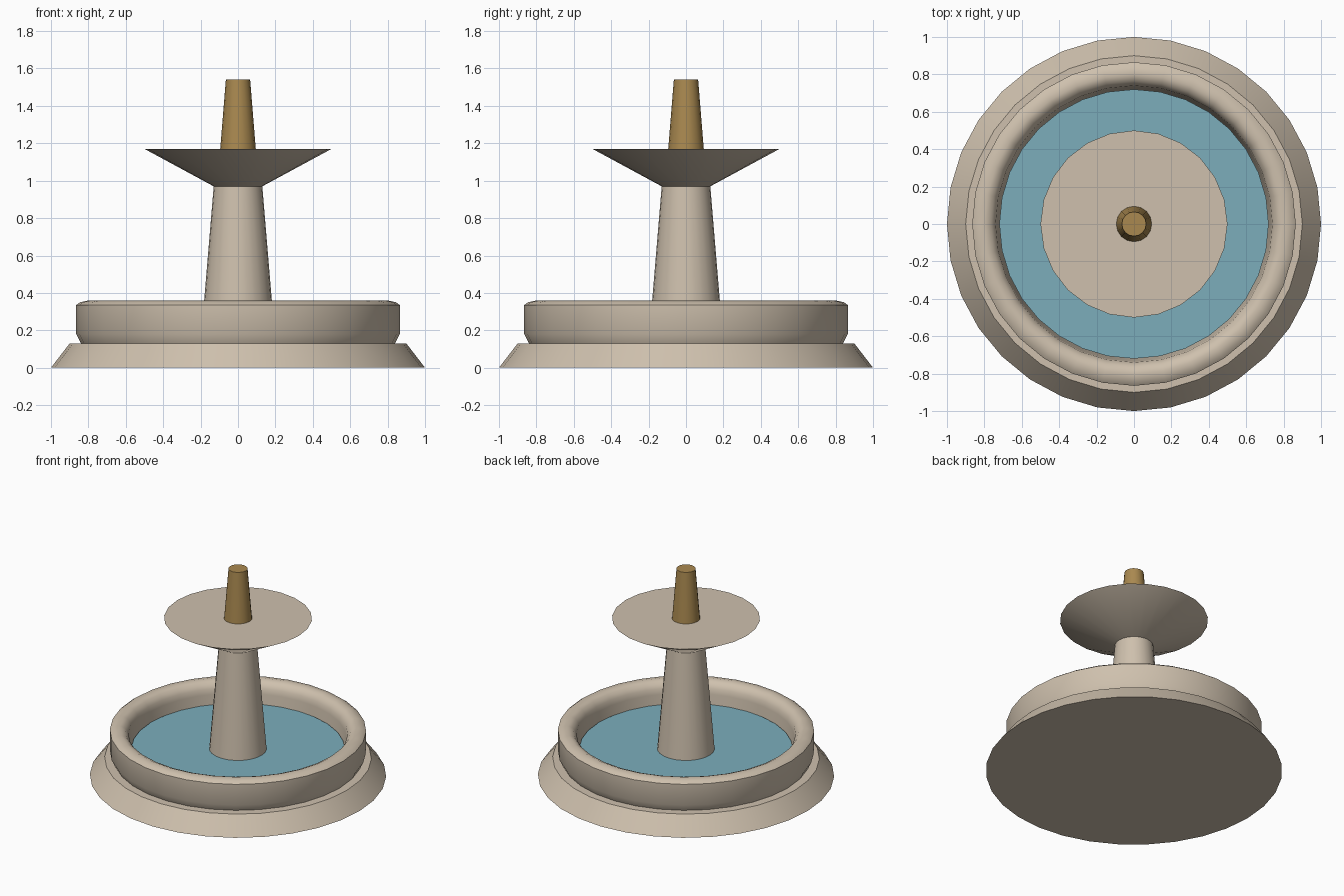
import bpy, bmesh, math

if "Cube" in bpy.data.objects:
    bpy.data.objects.remove(bpy.data.objects["Cube"])


def material(name, rgb):
    m = bpy.data.materials.new(name)
    m.diffuse_color = (*rgb, 1)
    m.use_nodes = True
    m.node_tree.nodes["Principled BSDF"].inputs["Base Color"].default_value = m.diffuse_color
    return m


stone = material("stone", (0.62, 0.53, 0.42))
bronze = material("bronze", (0.40, 0.25, 0.08))
water_blue = material("water blue", (0.20, 0.42, 0.50))


def lathe(name, profile, sides, mat, closed=False):
    """Revolve (radius, z) points, listed bottom to top on the outside."""
    bm = bmesh.new()
    rings = []
    for r, z in profile:
        rings.append([bm.verts.new((r * math.sin(2 * math.pi * i / sides),
                                    r * math.cos(2 * math.pi * i / sides), z))
                      for i in range(sides)])
    pairs = list(zip(rings, rings[1:]))
    if closed:
        pairs.append((rings[-1], rings[0]))
    else:
        bm.faces.new(rings[0])
        bm.faces.new(rings[-1])
    for a, b in pairs:
        for i in range(sides):
            j = (i + 1) % sides
            bm.faces.new((a[i], a[j], b[j], b[i]))
    bmesh.ops.recalc_face_normals(bm, faces=bm.faces)
    me = bpy.data.meshes.new(name)
    bm.to_mesh(me)
    bm.free()
    me.materials.append(mat)
    ob = bpy.data.objects.new(name, me)
    bpy.context.collection.objects.link(ob)
    bpy.ops.object.select_all(action='DESELECT')
    ob.select_set(True)
    bpy.context.view_layer.objects.active = ob
    bpy.ops.object.shade_smooth_by_angle(angle=math.radians(40))
    return ob


# Sloped plinth
lathe("plinth", [(1.0, 0), (0.9, 0.13)], 32, stone)

# Rounded basin wall
lathe("basin_wall", [(0.72, 0.13), (0.84, 0.13), (0.865, 0.18), (0.865, 0.335),
                     (0.845, 0.35), (0.80, 0.36), (0.765, 0.345), (0.74, 0.31),
                     (0.735, 0.27)], 32, stone, closed=True)

# Water surface
lathe("water", [(0.72, 0.13), (0.72, 0.20)], 32, water_blue)

# Tapered column, upper bowl and spout
lathe("column", [(0.20, 0.13), (0.13, 0.97)], 24, stone)
lathe("upper_bowl", [(0.13, 0.97), (0.50, 1.17)], 24, stone)
lathe("spout", [(0.095, 1.17), (0.065, 1.54)], 16, bronze)
